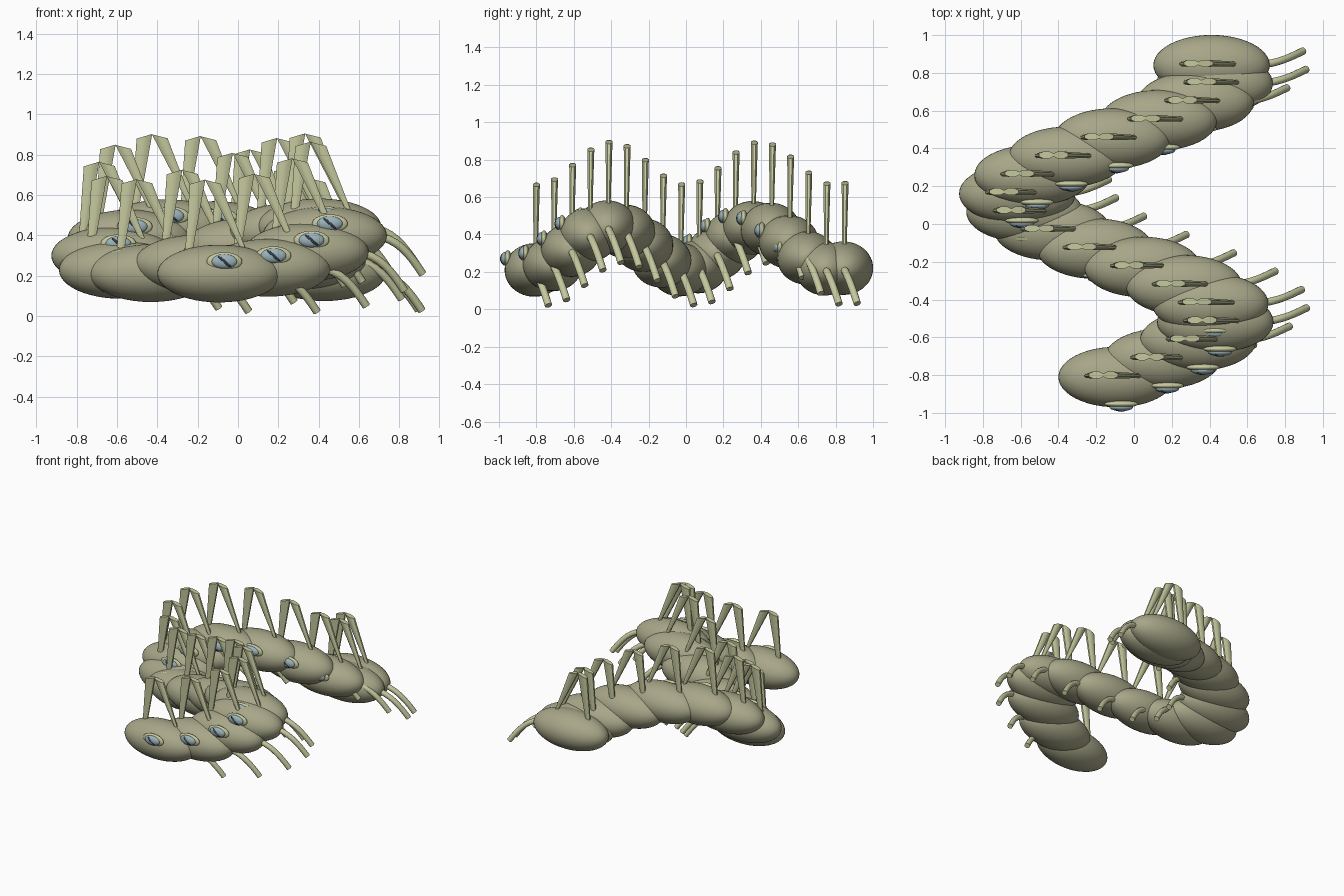
import bpy, bmesh, math
from mathutils import Vector, Matrix

if "Cube" in bpy.data.objects:
    bpy.data.objects.remove(bpy.data.objects["Cube"])


def material(name, rgb):
    m = bpy.data.materials.new(name)
    m.diffuse_color = (*rgb, 1)
    m.use_nodes = True
    m.node_tree.nodes["Principled BSDF"].inputs["Base Color"].default_value = m.diffuse_color
    return m


OLIVE = material("olive skin", (0.39, 0.385, 0.25))
PALE = material("pale green", (0.56, 0.58, 0.34))
BLUE = material("grey blue", (0.33, 0.45, 0.50))
DARK = material("dark slate", (0.035, 0.05, 0.065))


def finish(bm, name, mat, angle):
    me = bpy.data.meshes.new(name)
    bmesh.ops.recalc_face_normals(bm, faces=bm.faces)
    bm.to_mesh(me)
    bm.free()
    me.materials.append(mat)
    ob = bpy.data.objects.new(name, me)
    bpy.context.collection.objects.link(ob)
    bpy.ops.object.select_all(action='DESELECT')
    ob.select_set(True)
    bpy.context.view_layer.objects.active = ob
    bpy.ops.object.shade_smooth_by_angle(angle=math.radians(angle))
    return ob


def ellipsoid(name, centre, radii, mat, segs=32, rings=16, tilt=0):
    bm = bmesh.new()
    m = (Matrix.Translation(centre) @ Matrix.Rotation(tilt, 4, 'Y')
         @ Matrix.Diagonal((*radii, 1)))
    bmesh.ops.create_uvsphere(bm, u_segments=segs, v_segments=rings, radius=1, matrix=m)
    return finish(bm, name, mat, 60)


def loft(bm, rings):
    """Skin a list of equal-length point rings and cap both ends."""
    loops = [[bm.verts.new(p) for p in ring] for ring in rings]
    n = len(loops[0])
    for a, b in zip(loops, loops[1:]):
        for k in range(n):
            bm.faces.new((a[k], a[(k + 1) % n], b[(k + 1) % n], b[k]))
    bm.faces.new(loops[0][::-1])
    bm.faces.new(loops[-1])


def tube(name, points, radius, mat, sides=12):
    bm = bmesh.new()
    rings = []
    for i, p in enumerate(points):
        d = (points[min(i + 1, len(points) - 1)] - points[max(i - 1, 0)]).normalized()
        u = d.cross(Vector((0, 1, 0))).normalized()
        v = d.cross(u)
        rings.append([p + radius * (u * math.cos(t) + v * math.sin(t))
                      for t in (2 * math.pi * k / sides for k in range(sides))])
    loft(bm, rings)
    return finish(bm, name, mat, 45)


def bezier(p, steps):
    pts = []
    for i in range(steps + 1):
        t = i / steps
        s = 1 - t
        pts.append(p[0] * s**3 + p[1] * 3 * s * s * t + p[2] * 3 * s * t * t + p[3] * t**3)
    return pts


def spine(name, c):
    """Two flattened prongs, wide at the top, meeting in a peaked crown."""
    bm = bmesh.new()
    # base x, base half width, top x, top half width, crown slope
    for bx, bw, tx, tw, slope in ((-0.155, 0.018, -0.108, 0.042, 0.3),
                                  (0.138, 0.010, -0.032, 0.042, -0.25)):
        rings = [[], []]
        for k in range(8):
            a = 2 * math.pi * (k + 0.5) / 8
            ca, sa = math.cos(a), math.sin(a)
            rings[0].append(c + Vector((bx + bw * ca, 0.012 * sa, 0.08)))
            rings[1].append(c + Vector((tx + tw * ca, 0.004 + 0.02 * sa,
                                        0.455 + slope * tw * ca)))
        loft(bm, rings)
    return finish(bm, name, PALE, 40)


# Winding, humped row of repeated body segments
for i in range(18):
    c = Vector((-0.0925 + 0.5275 * math.sin(0.48 * i),
                -0.81 + 0.0971 * i,
                0.325 - 0.115 * math.cos(0.766 * (i - 0.05))))
    ellipsoid(f"body_segment_{i}", c, (0.308, 0.16, 0.143), OLIVE, 48, 24)

    # Eye on the front side
    e = c + Vector((0.025, -0.143, 0.06))
    ellipsoid(f"eyelid_{i}", e, (0.088, 0.02, 0.046), PALE)
    ellipsoid(f"iris_{i}", e + Vector((0, -0.016, 0)), (0.063, 0.022, 0.036), BLUE)
    ellipsoid(f"pupil_{i}", e + Vector((0, -0.027, 0)), (0.042, 0.014, 0.010), DARK,
              16, 8, tilt=math.radians(40))

    # Forked spine on the back
    spine(f"spine_{i}", c + Vector((0, 0.006, 0)))

    # Drooping leg on the right end
    path = [c + Vector(p) for p in ((0.24, 0.0, 0.0), (0.36, 0.01, -0.01),
                                    (0.42, 0.045, -0.09), (0.485, 0.075, -0.19))]
    tube(f"leg_{i}", bezier(path, 8), 0.02, PALE)
